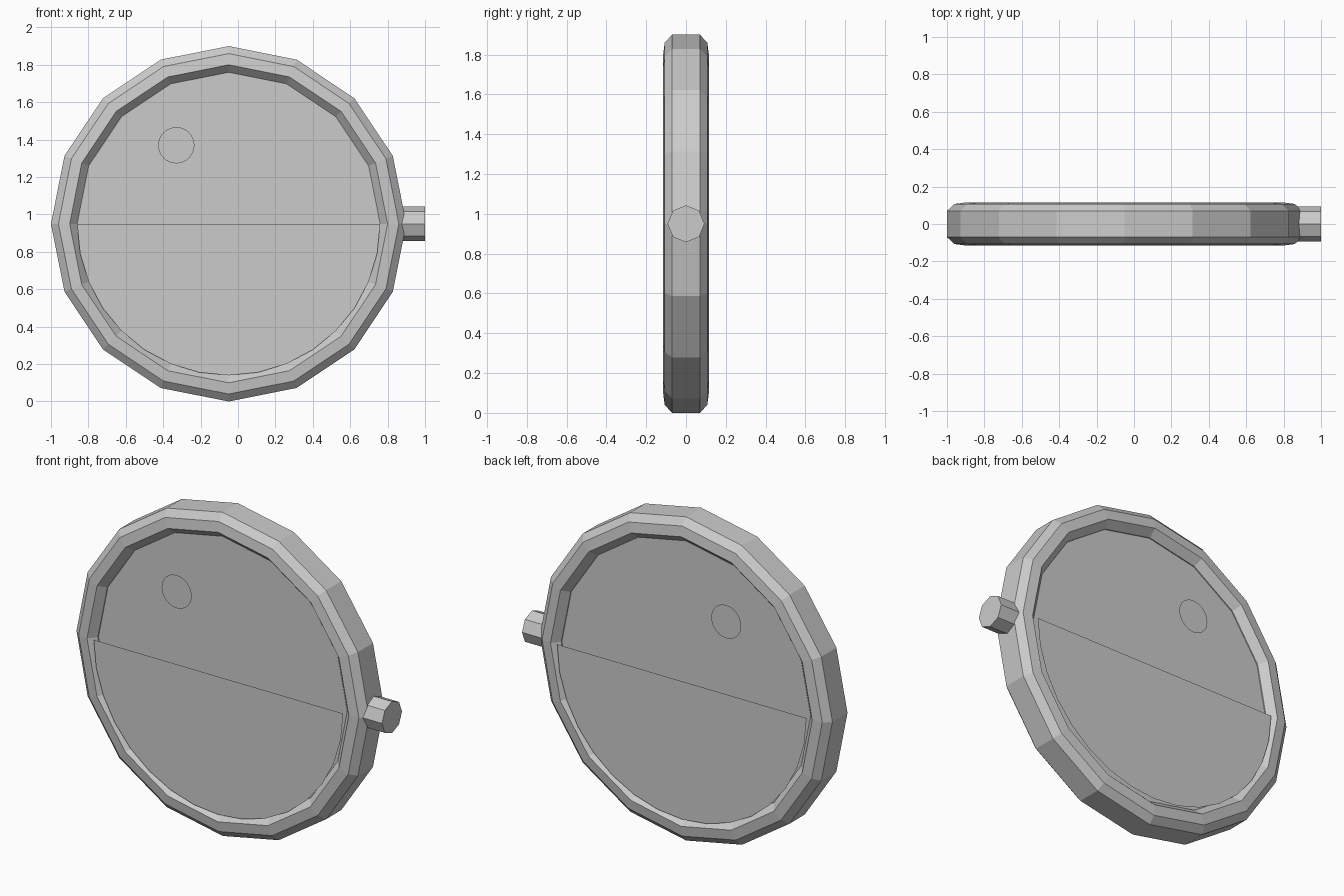
import bpy, bmesh, math

if "Cube" in bpy.data.objects:
    bpy.data.objects.remove(bpy.data.objects["Cube"])

CX, CZ = -0.05, 0.95          # centre of the round frame

grey = bpy.data.materials.new("light_grey")
grey.diffuse_color = (0.6, 0.6, 0.6, 1)
grey.use_nodes = True
grey.node_tree.nodes["Principled BSDF"].inputs["Base Color"].default_value = grey.diffuse_color


def finish(name, bm, fix=True):
    if fix:
        bmesh.ops.recalc_face_normals(bm, faces=bm.faces)
    me = bpy.data.meshes.new(name)
    bm.to_mesh(me)
    bm.free()
    me.materials.append(grey)
    ob = bpy.data.objects.new(name, me)
    bpy.context.collection.objects.link(ob)
    return ob


def arc(bm, cx, cz, r, y, n, start=0.0, sweep=math.tau):
    """Points of an arc in the xz plane; a full turn leaves out the repeated end."""
    count = n if sweep == math.tau else n + 1
    return [bm.verts.new((cx + r * math.cos(start + sweep * i / n), y,
                          cz + r * math.sin(start + sweep * i / n)))
            for i in range(count)]


def plates(name, cx, cz, r, y, n, start=0.0, sweep=math.tau):
    """One flat face in front and one behind."""
    bm = bmesh.new()
    for side in (-1, 1):
        f = bm.faces.new(arc(bm, cx, cz, r, side * y, n, start, sweep))
        f.normal_update()
        if f.normal.y * side < 0:
            f.normal_flip()
    return finish(name, bm, fix=False)


# Round frame: eight-point profile swept through sixteen sides
half = [(0.95, 0.07), (0.91, 0.107), (0.85, 0.115), (0.81, 0.072)]
profile = half + [(r, -y) for r, y in reversed(half)]
bm = bmesh.new()
rings = [arc(bm, CX, CZ, r, y, 16) for r, y in profile]
for a, b in zip(rings, rings[1:] + rings[:1]):
    for i in range(16):
        j = (i + 1) % 16
        bm.faces.new((a[i], a[j], b[j], b[i]))
finish("round_frame", bm)

# Glass panes set into the frame, front and back
plates("glass_pane", CX, CZ, 0.81, 0.066, 16)

# Lower half panels, standing just proud of the glass
plates("lower_half_panel", CX, CZ, 0.81, 0.11, 16, math.pi, math.pi)

# Small round highlight spots on both sides
plates("highlight_spot", -0.33, 1.37, 0.097, 0.098, 32)

# Eight-sided side knob
bm = bmesh.new()
ends = []
for x in (0.85, 1.0):
    ends.append([bm.verts.new((x, 0.093 * math.cos(i * math.pi / 4),
                               CZ + 0.093 * math.sin(i * math.pi / 4)))
                 for i in range(8)])
    bm.faces.new(ends[-1])
for i in range(8):
    j = (i + 1) % 8
    bm.faces.new((ends[0][i], ends[0][j], ends[1][j], ends[1][i]))
finish("side_knob", bm)
